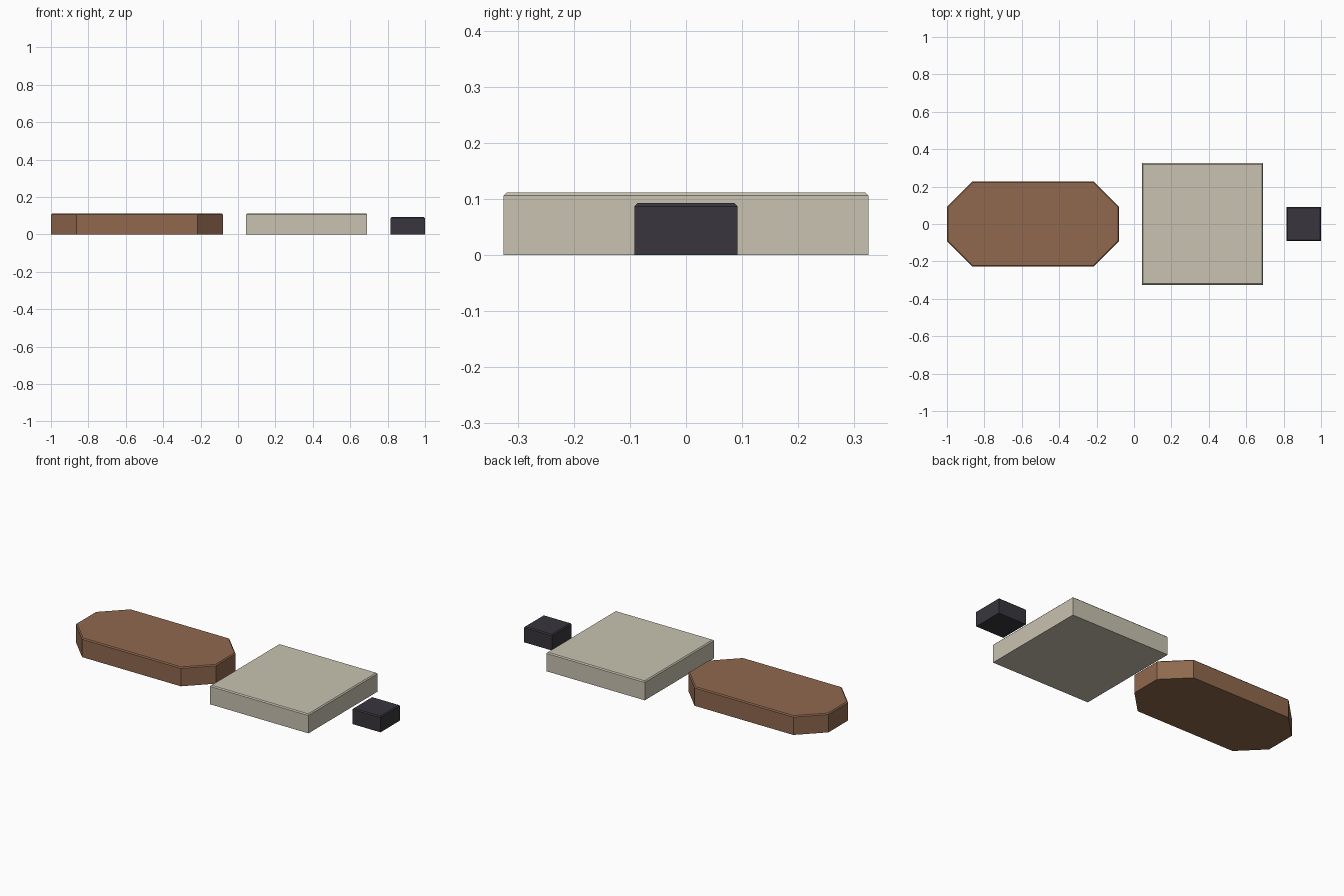
import bpy, bmesh

if "Cube" in bpy.data.objects:
    bpy.data.objects.remove(bpy.data.objects["Cube"])


def srgb(*rgb):
    """Convert 0-255 sRGB to a linear RGBA colour."""
    lin = [(c / 255 / 12.92 if c < 11 else ((c / 255 + 0.055) / 1.055) ** 2.4) for c in rgb]
    return (*lin, 1.0)


def material(name, *rgb):
    mat = bpy.data.materials.new(name)
    mat.diffuse_color = srgb(*rgb)
    mat.use_nodes = True
    mat.node_tree.nodes["Principled BSDF"].inputs["Base Color"].default_value = mat.diffuse_color
    return mat


def slab(name, x0, x1, half_y, height, mat, cut=0.0, edge=0.006):
    """Flat slab with optional 45-degree cut corners and a thin chamfer on the top rim."""
    y = half_y
    if cut:
        outline = [(x0 + cut, -y), (x1 - cut, -y), (x1, -y + cut), (x1, y - cut),
                   (x1 - cut, y), (x0 + cut, y), (x0, y - cut), (x0, -y + cut)]
    else:
        outline = [(x0, -y), (x1, -y), (x1, y), (x0, y)]
    bm = bmesh.new()
    base = bm.faces.new([bm.verts.new((px, py, 0)) for px, py in outline])
    top = bmesh.ops.extrude_face_region(bm, geom=[base], use_keep_orig=True)["geom"]
    bmesh.ops.translate(bm, vec=(0, 0, height),
                        verts=[g for g in top if isinstance(g, bmesh.types.BMVert)])
    bmesh.ops.recalc_face_normals(bm, faces=bm.faces)
    rim = [e for e in bm.edges if all(v.co.z > height - 1e-5 for v in e.verts)]
    bmesh.ops.bevel(bm, geom=rim, offset=edge, segments=1, affect='EDGES')
    bmesh.ops.recalc_face_normals(bm, faces=bm.faces)
    mesh = bpy.data.meshes.new(name)
    bm.to_mesh(mesh)
    bm.free()
    mesh.materials.append(mat)
    obj = bpy.data.objects.new(name, mesh)
    bpy.context.collection.objects.link(obj)
    return obj


brown = material("warm_brown", 144, 104, 78)
cream = material("pale_stone", 200, 194, 176)
dark = material("dark_charcoal", 56, 54, 61)

# Long slab with cut corners, square slab, small block
slab("long_octagonal_slab", -1.0, -0.08, 0.228, 0.112, brown, cut=0.136)
slab("square_slab", 0.043, 0.69, 0.325, 0.112, cream)
slab("small_block", 0.815, 1.0, 0.092, 0.093, dark)
